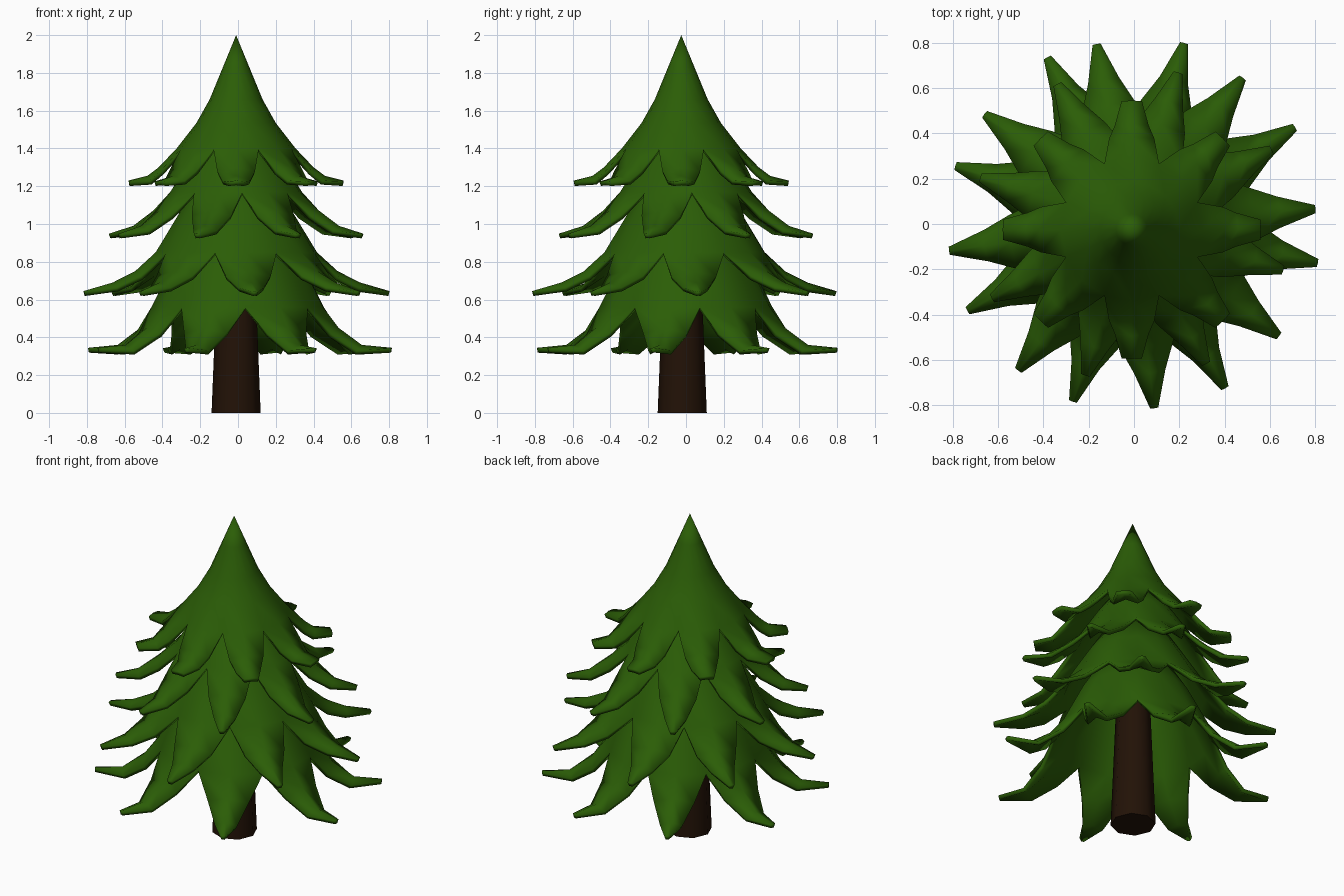
import bpy, bmesh, math
from mathutils import Vector

if "Cube" in bpy.data.objects:
    bpy.data.objects.remove(bpy.data.objects["Cube"])


def material(name, rgb):
    m = bpy.data.materials.new(name)
    m.diffuse_color = (*rgb, 1)
    m.use_nodes = True
    m.node_tree.nodes["Principled BSDF"].inputs["Base Color"].default_value = m.diffuse_color
    return m


GREEN = material("needles", (0.024, 0.11, 0.002))
BROWN = material("bark", (0.016, 0.006, 0.002))


def finish(name, bm, mat, angle):
    me = bpy.data.meshes.new(name)
    bm.to_mesh(me)
    bm.free()
    ob = bpy.data.objects.new(name, me)
    bpy.context.collection.objects.link(ob)
    me.materials.append(mat)
    bpy.ops.object.select_all(action='DESELECT')
    ob.select_set(True)
    bpy.context.view_layer.objects.active = ob
    bpy.ops.object.shade_smooth_by_angle(angle=math.radians(angle))
    return ob


def tier(name, centre, tips, body, leaf, apex=None):
    """Cone-like skirt: body rows (r, z), then leaf rows (r, z, half width, edge droop)."""
    bm = bmesh.new()
    n = len(tips)
    cx, cy = centre
    # alternate valley and leaf-centre directions around the trunk
    angles = []
    for i, a in enumerate(tips):
        prev = tips[i - 1] - (360 if i == 0 else 0)
        angles += [math.radians((a + prev) / 2), math.radians(a)]

    def point(a, r, z, side=0):
        return bm.verts.new((cx + r * math.cos(a) - side * math.sin(a),
                             cy + r * math.sin(a) + side * math.cos(a), z))

    rows = [[point(a, r, z) for a in angles] for r, z in body]
    m = 2 * n
    if apex:
        top = bm.verts.new((cx, cy, apex))
        for i in range(m):
            bm.faces.new((top, rows[0][i], rows[0][(i + 1) % m]))
    for up, low in zip(rows, rows[1:]):
        for i in range(m):
            j = (i + 1) % m
            bm.faces.new((up[i], low[i], low[j], up[j]))
    # drooping leaves hang from the last body row
    for k in range(n):
        a = angles[2 * k + 1]
        last = [rows[-1][2 * k], rows[-1][2 * k + 1], rows[-1][(2 * k + 2) % m]]
        for r, z, w, d in leaf:
            new = [point(a, r - d * 0.4, z - d, -w), point(a, r, z),
                   point(a, r - d * 0.4, z - d, w)]
            for i in (0, 1):
                bm.faces.new((last[i], new[i], new[i + 1], last[i + 1]))
            last = new
    ob = finish(name, bm, GREEN, 60)
    s = ob.modifiers.new("thickness", 'SOLIDIFY')
    s.thickness = 0.025
    s.offset = -1
    return ob


# Foliage tiers, top to bottom
tier("top_branches", (-0.01, -0.025), [45 * i for i in range(8)],
     [(0.07, 1.83), (0.14, 1.66), (0.21, 1.535), (0.315, 1.40)],
     [(0.41, 1.30, 0.10, 0.02), (0.47, 1.255, 0.075, 0.025), (0.57, 1.23, 0.045, 0.005)],
     apex=2.0)
tier("upper_branches", (-0.01, 0.0), [-17 + 45 * i for i in range(8)],
     [(0.10, 1.55), (0.23, 1.36), (0.35, 1.17)],
     [(0.46, 1.07, 0.108, 0.025), (0.57, 0.99, 0.065, 0.025), (0.70, 0.95, 0.02, 0.003)])
tier("lower_branches", (-0.01, -0.005), [5, 53, 101, 143, 188, 232, 277, 323],
     [(0.14, 1.32), (0.29, 1.08), (0.43, 0.85)],
     [(0.54, 0.75, 0.12, 0.025), (0.66, 0.69, 0.07, 0.025), (0.815, 0.645, 0.018, 0.003)])
tier("bottom_branches", (0.0, 0.0), [-12, 31, 74.5, 117.5, 162, 207.5, 251, 299],
     [(0.16, 1.10), (0.33, 0.82), (0.46, 0.56)],
     [(0.545, 0.45, 0.118, 0.03), (0.67, 0.36, 0.065, 0.03), (0.83, 0.345, 0.018, 0.003)])

# Trunk
bm = bmesh.new()
bmesh.ops.create_cone(bm, cap_ends=True, segments=8, radius1=0.13, radius2=0.09, depth=1.0)
bmesh.ops.translate(bm, verts=bm.verts, vec=Vector((-0.01, -0.02, 0.5)))
finish("trunk", bm, BROWN, 50)
